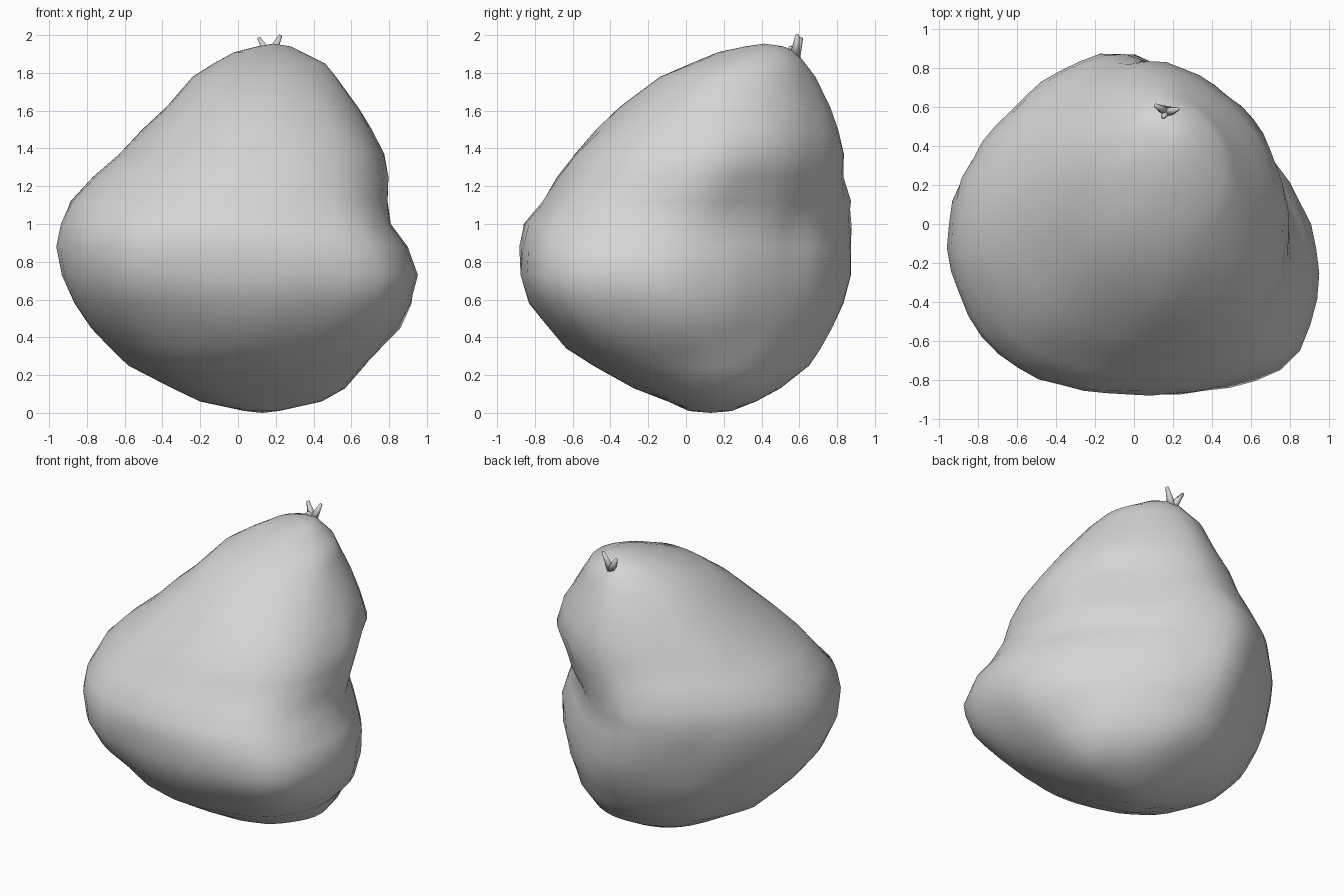
import bpy
import bmesh
from math import cos, sin, pi, exp, sqrt
from mathutils import Vector, noise

if "Cube" in bpy.data.objects:
    bpy.data.objects.remove(bpy.data.objects["Cube"], do_unlink=True)

# One plain grey material
GREY = (0.66, 0.66, 0.66, 1)
grey = bpy.data.materials.new("light grey")
grey.use_nodes = True
grey.diffuse_color = GREY
grey.node_tree.nodes["Principled BSDF"].inputs["Base Color"].default_value = GREY

SEGMENTS = 48

# Girth of the fruit: height, right and left limits, front and back limits
GIRTH = [
    (0.01, 0.04, 0.22, 0.02, 0.24),
    (0.06, -0.20, 0.45, -0.10, 0.36),
    (0.13, -0.34, 0.56, -0.28, 0.50),
    (0.25, -0.57, 0.67, -0.49, 0.65),
    (0.34, -0.67, 0.75, -0.63, 0.71),
    (0.45, -0.78, 0.86, -0.72, 0.78),
    (0.58, -0.87, 0.92, -0.83, 0.84),
    (0.73, -0.94, 0.95, -0.88, 0.88),
    (0.88, -0.96, 0.90, -0.88, 0.88),
    (1.00, -0.94, 0.82, -0.86, 0.88),
    (1.12, -0.89, 0.80, -0.76, 0.87),
    (1.25, -0.77, 0.79, -0.68, 0.84),
    (1.37, -0.63, 0.77, -0.59, 0.83),
    (1.50, -0.51, 0.71, -0.47, 0.80),
    (1.62, -0.38, 0.63, -0.35, 0.76),
    (1.78, -0.24, 0.52, -0.14, 0.68),
    (1.85, -0.13, 0.46, 0.02, 0.63),
    (1.91, -0.02, 0.34, 0.17, 0.58),
    (1.94, 0.09, 0.28, 0.31, 0.52),
]

# Fullness of the corners by height: back left, back right, front right, front left
CORNERS = [
    (0.0, 1.0, 1.0, 1.0, 1.0),
    (0.2, 0.97, 0.97, 1.0, 1.07),
    (0.45, 0.86, 0.93, 1.01, 1.13),
    (0.75, 0.81, 0.91, 1.05, 1.18),
    (1.0, 0.83, 0.93, 1.04, 1.14),
    (1.15, 0.89, 0.94, 1.03, 1.10),
    (1.37, 0.97, 0.95, 1.03, 1.07),
    (1.7, 0.94, 0.98, 1.02, 1.03),
    (2.0, 0.95, 1.0, 1.0, 1.0),
]

# Hollows pressed into the skin: centre, radius, depth
DENTS = [
    (Vector((0.72, 0.35, 1.12)), 0.16, 0.025),
    (Vector((0.85, -0.25, 0.50)), 0.12, 0.02),
    (Vector((0.45, 0.55, 0.25)), 0.15, 0.015),
]


def corner_fullness(z):
    for low, high in zip(CORNERS, CORNERS[1:]):
        if z <= high[0]:
            t = (z - low[0]) / (high[0] - low[0])
            return [a + (b - a) * t for a, b in zip(low[1:], high[1:])]


def smooth_loop(values, t):
    """Smooth closed interpolation through evenly spaced values."""
    n = len(values)
    i = int(t)
    f = t - i
    a, b, c, d = (values[(i + k) % n] for k in (-1, 0, 1, 2))
    return b + 0.5 * f * (c - a + f * (2 * a - 5 * b + 4 * c - d + f * (3 * (b - c) + d - a)))


def ring(z, x0, x1, y0, y1):
    """Rounded outline that touches its limits on all sides."""
    cx, cy = (x0 + x1) / 2, (y0 + y1) / 2
    a, b = (x1 - x0) / 2, (y1 - y0) / 2
    diagonal = sqrt((a * a + b * b) / 2)
    reach = []
    for side, full in zip((a, b, a, b), corner_fullness(z)):
        reach += [side, diagonal * full]
    steps = 96
    tangents = [(2 * pi * k / steps, smooth_loop(reach, 8 * k / steps)) for k in range(steps)]
    points = []
    for s in range(SEGMENTS):
        angle = 2 * pi * s / SEGMENTS
        r = min(h / cos(angle - t) for t, h in tangents if cos(angle - t) > 0.1)
        points.append(Vector((cx + r * cos(angle), cy + r * sin(angle), z)))
    return points


def lumpy(p, centre):
    """Add gentle lumps and hollows to a point of the skin."""
    out = (p - centre).normalized()
    push = 0.012 * noise.noise(p * 3.5) + 0.012 * noise.noise(p * 7)
    for place, radius, depth in DENTS:
        push -= depth * exp(-((p - place).length / radius) ** 2)
    return p + out * push


def finish(bm, name):
    bmesh.ops.recalc_face_normals(bm, faces=bm.faces[:])
    for face in bm.faces:
        face.smooth = True
    mesh = bpy.data.meshes.new(name)
    bm.to_mesh(mesh)
    bm.free()
    mesh.materials.append(grey)
    obj = bpy.data.objects.new(name, mesh)
    bpy.context.collection.objects.link(obj)


# Fruit body, lofted through the rings and closed at both ends
bm = bmesh.new()
rings = []
for row in GIRTH:
    points = ring(*row)
    middle = sum(points, Vector()) / SEGMENTS
    rings.append([bm.verts.new(lumpy(p, middle)) for p in points])
for lower, upper in zip(rings, rings[1:]):
    for i in range(SEGMENTS):
        j = (i + 1) % SEGMENTS
        bm.faces.new((lower[i], lower[j], upper[j], upper[i]))
for end, z in ((rings[0], 0.0), (rings[-1], 1.955)):
    tip = sum((v.co for v in end), Vector()) / SEGMENTS
    tip.z = z
    tip = bm.verts.new(tip)
    for i in range(SEGMENTS):
        bm.faces.new((end[i], end[(i + 1) % SEGMENTS], tip))
finish(bm, "fruit_body")

# Tiny stalk made of three splayed prongs
root = Vector((0.17, 0.575, 1.88))
for number, tip in enumerate(((0.11, 0.61, 1.985), (0.225, 0.59, 2.0), (0.15, 0.55, 1.94))):
    bm = bmesh.new()
    axis = Vector(tip) - root
    bmesh.ops.create_cone(bm, cap_ends=True, segments=6, radius1=0.03,
                          radius2=0.01, depth=axis.length)
    bmesh.ops.rotate(bm, verts=bm.verts[:], matrix=axis.to_track_quat("Z", "Y").to_matrix())
    bmesh.ops.translate(bm, verts=bm.verts[:], vec=root + axis / 2)
    finish(bm, "stalk_prong_%d" % (number + 1))
